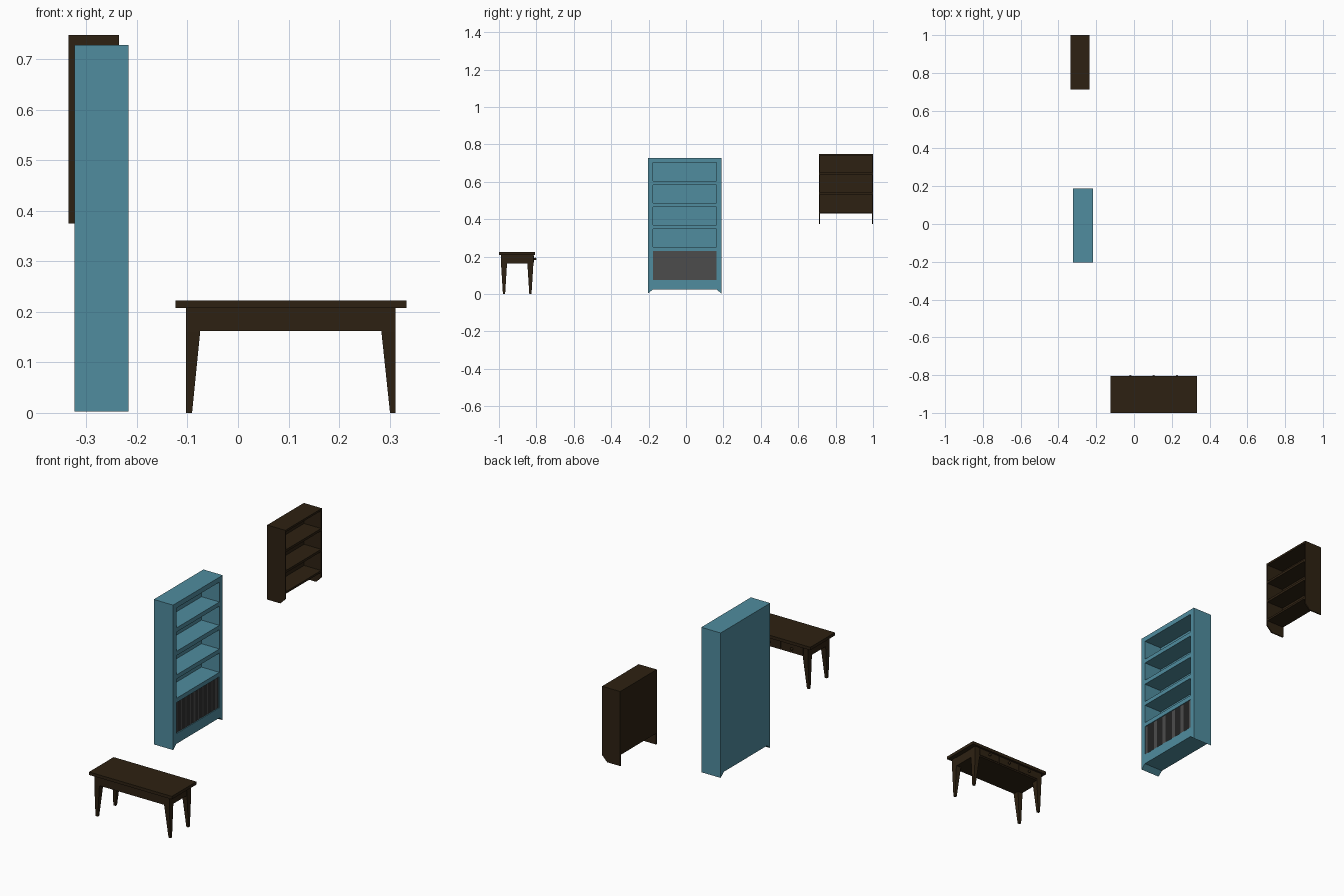
import bpy, bmesh
from mathutils import Vector

if "Cube" in bpy.data.objects:
    bpy.data.objects.remove(bpy.data.objects["Cube"])


def material(name, rgb):
    m = bpy.data.materials.new(name)
    m.diffuse_color = (*rgb, 1)
    m.use_nodes = True
    m.node_tree.nodes["Principled BSDF"].inputs["Base Color"].default_value = m.diffuse_color
    return m


BROWN = material("dark brown wood", (0.027, 0.0155, 0.006))
BLUE = material("teal blue paint", (0.08, 0.265, 0.345))
GREY = material("dark grey", (0.072, 0.072, 0.072))


def finish(bm, name, mat):
    bmesh.ops.recalc_face_normals(bm, faces=bm.faces)
    me = bpy.data.meshes.new(name)
    bm.to_mesh(me)
    bm.free()
    me.materials.append(mat)
    ob = bpy.data.objects.new(name, me)
    bpy.context.collection.objects.link(ob)
    return ob


def loft(name, lower, upper, mat):
    """Solid between two matching point loops."""
    bm = bmesh.new()
    a = [bm.verts.new(p) for p in lower]
    b = [bm.verts.new(p) for p in upper]
    n = len(a)
    bm.faces.new(a)
    bm.faces.new(b)
    for i in range(n):
        j = (i + 1) % n
        bm.faces.new((a[i], a[j], b[j], b[i]))
    return finish(bm, name, mat)


def rect(x0, x1, y0, y1, z):
    return [(x0, y0, z), (x1, y0, z), (x1, y1, z), (x0, y1, z)]


def box(name, x, y, z, mat):
    return loft(name, rect(*x, *y, z[0]), rect(*x, *y, z[1]), mat)


# ---- Table: top, apron box, tapered legs
box("table_top", (-0.124, 0.334), (-1.0, -0.806), (0.208, 0.223), BROWN)
box("table_apron", (-0.101, 0.310), (-0.987, -0.817), (0.162, 0.209), BROWN)
for side, out, inn, foot in (("left", -0.103, -0.075, -0.091), ("right", 0.312, 0.284, 0.301)):
    for end, yc in (("front", -0.973), ("back", -0.832)):
        xs, xf = sorted((out, inn)), sorted((out, foot))
        low = rect(*xf, yc - 0.006, yc + 0.006, 0)
        mid = rect(*xs, yc - 0.016, yc + 0.016, 0.16)
        loft(f"table_leg_{end}_{side}", low, mid, BROWN)
        box(f"table_post_{end}_{side}", xs, (yc - 0.016, yc + 0.016), (0.16, 0.208), BROWN)

# Drawer fronts and knobs on the back-facing side
for i, xc in enumerate((-0.02, 0.1045, 0.227)):
    box(f"drawer_front_{i}", (xc - 0.058, xc + 0.058), (-0.82, -0.814), (0.169, 0.205), BROWN)
    bm = bmesh.new()
    bmesh.ops.create_uvsphere(bm, u_segments=10, v_segments=6, radius=0.007)
    bmesh.ops.translate(bm, verts=bm.verts, vec=Vector((xc, -0.807, 0.187)))
    finish(bm, f"drawer_knob_{i}", BROWN)

# ---- Tall bookcase, open towards +x
X0, X1 = -0.324, -0.217
Y0, Y1 = -0.203, 0.189
IN0, IN1 = -0.177, 0.163
for name, out, inn in (("left", Y0, IN0), ("right", Y1, IN1)):
    # side with a slanted foot
    prof = [(out, 0.003), (inn, 0.024), (inn, 0.728), (out, 0.728)]
    loft(f"bookcase_side_{name}", [(X0, y, z) for y, z in prof],
         [(X1, y, z) for y, z in prof], BLUE)
box("bookcase_back", (X0, X0 + 0.008), (IN0, IN1), (0.024, 0.728), BLUE)
rails = [(0.024, 0.075), (0.230, 0.252), (0.348, 0.369),
         (0.465, 0.487), (0.583, 0.604), (0.703, 0.728)]
for i, z in enumerate(rails):
    box(f"bookcase_shelf_{i}", (X0 + 0.006, X1), (IN0, IN1), z, BLUE)

# Grey ribbed panel filling the lowest compartment
box("grille_backing", (-0.30, X1 - 0.007), (IN0, IN1), (0.075, 0.230), GREY)
RIBS = 48
step = (IN1 - IN0) / RIBS
for i in range(RIBS):
    y = IN0 + i * step
    box(f"grille_rib_{i}", (X1 - 0.008, X1 - 0.004), (y + step * 0.15, y + step * 0.85),
        (0.075, 0.230), GREY)

# ---- Wall shelf, open towards +x, with chamfered side ends
SX0, SX1 = -0.336, -0.236
SY0, SY1 = 0.711, 1.0
T = 0.006
prof = [(SX0, 0.375), (SX1 - 0.028, 0.375), (SX1, 0.403), (SX1, 0.748), (SX0, 0.748)]
for name, y in (("left", SY0), ("right", SY1 - T)):
    loft(f"wall_shelf_side_{name}", [(px, y, z) for px, z in prof],
         [(px, y + T, z) for px, z in prof], BROWN)
box("wall_shelf_back", (SX0, SX0 + T), (SY0 + T, SY1 - T), (0.43, 0.748), BROWN)
for i, z in enumerate(((0.429, 0.439), (0.533, 0.545), (0.637, 0.649), (0.738, 0.748))):
    box(f"wall_shelf_board_{i}", (SX0 + T, SX1), (SY0 + T, SY1 - T), z, BROWN)
